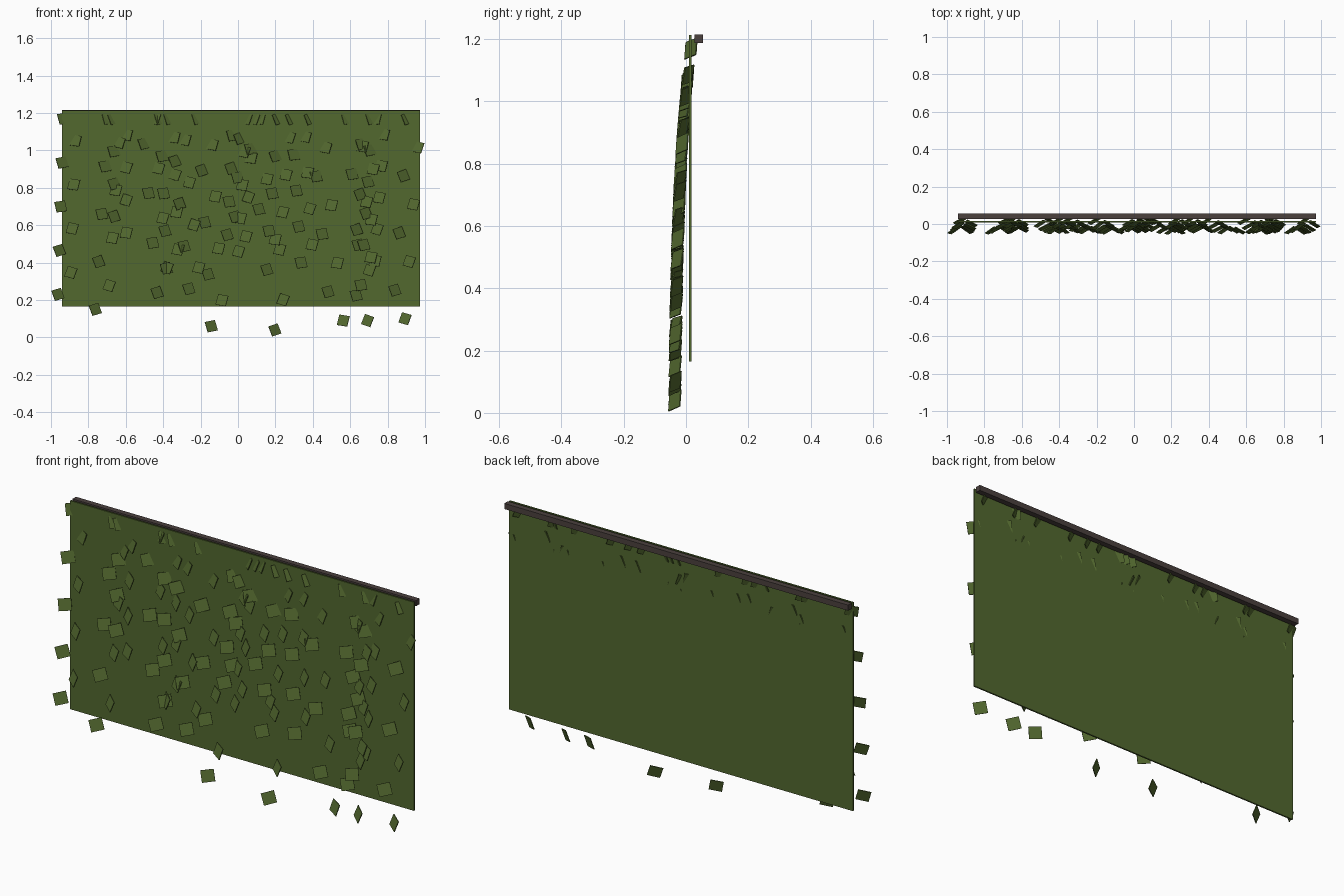
import bpy, bmesh, math, random
from mathutils import Matrix, Vector

random.seed(4)
cube = bpy.data.objects.get("Cube")
if cube:
    bpy.data.objects.remove(cube, do_unlink=True)


def material(name, rgb):
    mat = bpy.data.materials.new(name)
    mat.use_nodes = True
    color = (*rgb, 1)
    mat.diffuse_color = color
    mat.node_tree.nodes["Principled BSDF"].inputs["Base Color"].default_value = color
    return mat


green = material("olive green", (0.085, 0.138, 0.028))
brown = material("dark brown", (0.07, 0.052, 0.048))


def add_box(bm, low, high):
    low, high = Vector(low), Vector(high)
    matrix = Matrix.Translation((low + high) / 2) @ Matrix.Diagonal((*(high - low), 1))
    bmesh.ops.create_cube(bm, size=1, matrix=matrix)


def add_leaf(bm, x, z, side):
    # Leaves drift forward as the strand hangs lower
    y = 0.02 - 0.06 * (1 - math.exp(-2.3 * (1.2 - z)))
    wobble = random.uniform(-0.08, 0.08)
    turn = (Matrix.Rotation(-side * (0.5 + wobble), 4, "Z")
            @ Matrix.Rotation(-0.27, 4, "X")
            @ Matrix.Rotation(side * (0.2 + wobble), 4, "Y"))
    size = Matrix.Diagonal((0.062, 0.004, 0.058, 1))
    bmesh.ops.create_cube(bm, size=1, matrix=Matrix.Translation((x, y, z)) @ turn @ size)


def finish(name, bm, mat):
    mesh = bpy.data.meshes.new(name)
    bm.to_mesh(mesh)
    bm.free()
    mesh.materials.append(mat)
    obj = bpy.data.objects.new(name, mesh)
    bpy.context.collection.objects.link(obj)


# Hanging sheet
bm = bmesh.new()
add_box(bm, (-0.94, 0.009, 0.165), (0.972, 0.017, 1.213))
finish("hanging_sheet", bm, green)

# Support rail behind the top edge
bm = bmesh.new()
add_box(bm, (-0.94, 0.027, 1.187), (0.972, 0.055, 1.215))
finish("support_rail", bm, brown)

# Leaf strands: top x, bottom x, bottom z, leaf count, side of the last leaf
strands = [
    (-.90, -.93, .23, 9, -1), (-.66, -.73, .15, 9, -1), (-.63, -.63, .56, 8, 1),
    (-.48, -.40, .24, 8, -1), (-.33, -.23, .26, 9, -1), (-.38, -.35, .37, 9, -1),
    (-.18, -.11, .06, 9, -1), (.01, -.03, .46, 9, 1), (.08, .23, .04, 8, -1),
    (.05, .01, .54, 7, 1), (.25, .19, .47, 8, 1), (.32, .37, .40, 9, -1),
    (.42, .53, .09, 8, 1), (.70, .66, .09, 9, 1), (.75, .70, .41, 10, 1),
    (.62, .69, .28, 7, -1), (.94, .86, .10, 8, 1),
]
bm = bmesh.new()
for top, bottom, end, count, last in strands:
    for i in range(count):
        t = i / (count - 1)
        side = last * (-1) ** (count - 1 - i)
        x = top + (bottom - top) * t + side * 0.033
        add_leaf(bm, x, 1.17 + (end - 1.17) * t, side)
finish("leaves", bm, green)
